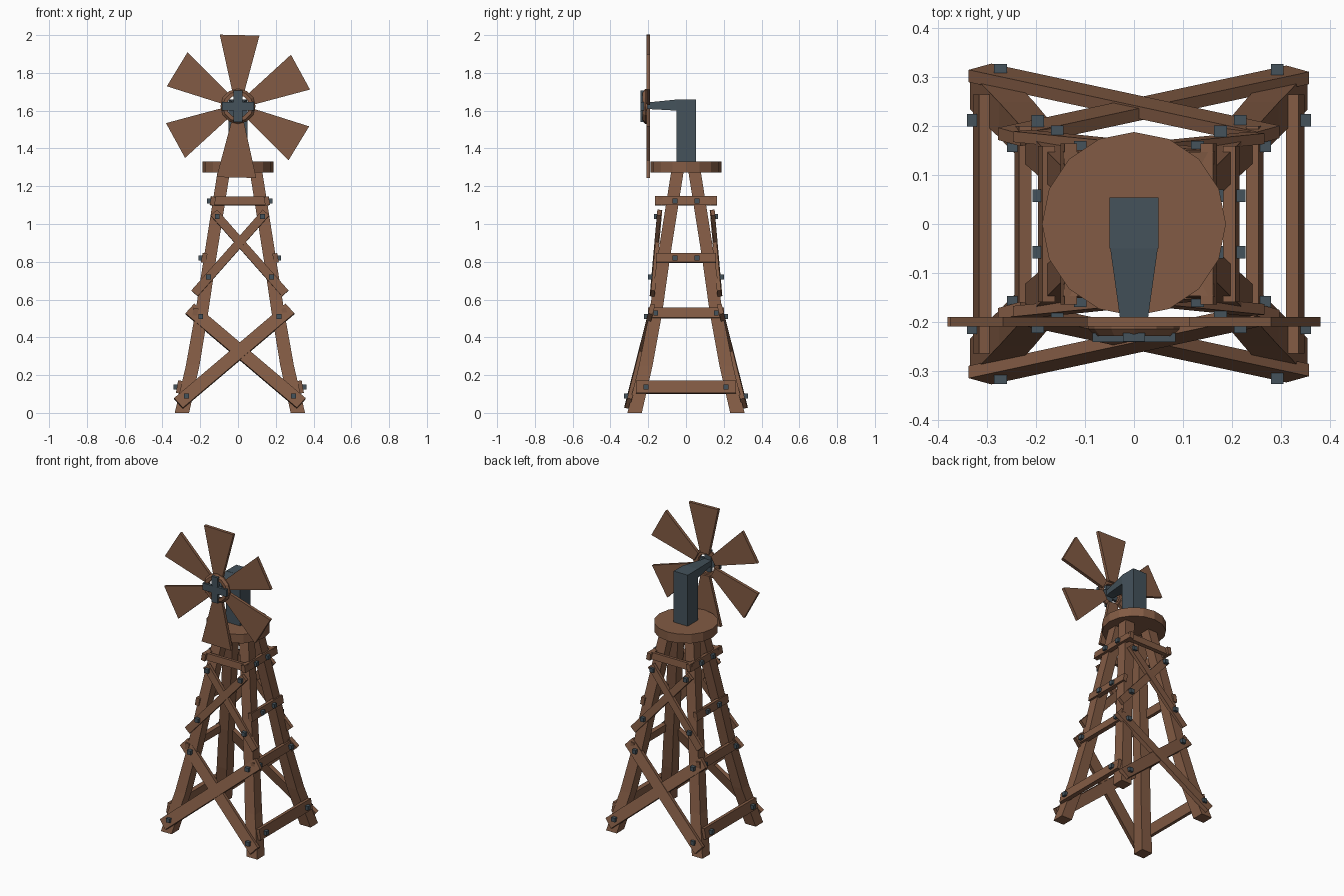
import bpy, bmesh, math
from mathutils import Vector, Matrix

if "Cube" in bpy.data.objects:
    bpy.data.objects.remove(bpy.data.objects["Cube"])

CX = 0.01  # tower sits slightly off the rotor centre


def material(name, rgb):
    m = bpy.data.materials.new(name)
    m.diffuse_color = (*rgb, 1)
    m.use_nodes = True
    m.node_tree.nodes["Principled BSDF"].inputs["Base Color"].default_value = m.diffuse_color
    return m


wood = material("brown wood", (0.225, 0.105, 0.058))
steel = material("blue grey steel", (0.058, 0.085, 0.105))


def finish(name, bm, mat):
    bmesh.ops.recalc_face_normals(bm, faces=bm.faces)
    me = bpy.data.meshes.new(name)
    bm.to_mesh(me)
    bm.free()
    me.materials.append(mat)
    ob = bpy.data.objects.new(name, me)
    bpy.context.collection.objects.link(ob)
    return ob


def beam(name, p, q, width, thick, normal, mat=wood):
    """Box from p to q; thick is measured along the outward normal."""
    p, q, n = Vector(p), Vector(q), Vector(normal)
    u = (q - p).normalized()
    n = (n - u * n.dot(u)).normalized()
    w = n.cross(u)
    rot = Matrix((u, w, n)).transposed().to_4x4()
    bm = bmesh.new()
    bmesh.ops.create_cube(bm, size=1, matrix=Matrix.Translation((p + q) / 2) @ rot
                          @ Matrix.Diagonal(((q - p).length, width, thick, 1)))
    return finish(name, bm, mat)


def loft(name, rings, mat, closed=False):
    """Skin equal-length rings of points; cap the ends unless closed."""
    bm = bmesh.new()
    vs = [[bm.verts.new(c) for c in r] for r in rings]
    n = len(vs[0])
    pairs = list(zip(vs, vs[1:])) + ([(vs[-1], vs[0])] if closed else [])
    for a, b in pairs:
        for i in range(n):
            bm.faces.new((a[i], a[(i + 1) % n], b[(i + 1) % n], b[i]))
    if not closed:
        bm.faces.new(vs[0])
        bm.faces.new(vs[-1])
    return finish(name, bm, mat)


def bolt(name, x, y, z, axis):
    s = Vector((0.026, 0.026, 0.026))
    s[axis] = 0.03
    bm = bmesh.new()
    bmesh.ops.create_cube(bm, size=1, matrix=Matrix.Translation((x, y, z)) @ Matrix.Diagonal((*s, 1)))
    finish(name, bm, steel)


# four splayed, bent legs: z, x, y, half width
leg_path = [(0, .307, .272, .038), (.25, .250, .213, .036), (.53, .202, .160, .034),
            (.82, .158, .118, .033), (1.28, .085, .045, .033)]
for sx in (-1, 1):
    for sy in (-1, 1):
        rings = [[(CX + sx * x + a * h, sy * y + b * h, z)
                  for a, b in ((-1, -1), (1, -1), (1, 1), (-1, 1))] for z, x, y, h in leg_path]
        loft("leg", rings, wood)

# side rails with bolts: z, x, half length, height, bolt y, bolt x
for z, x, ln, h, by, bx in ((.137, .320, .265, .068, .212, .337), (.528, .237, .200, .054, .160, .255),
                            (.82, .189, .160, .050, .058, .203), (1.122, .143, .165, .046, .058, .158)):
    for s in (-1, 1):
        beam("side_rail", (CX + s * x, -ln, z), (CX + s * x, ln, z), h, .026, (s, 0, .18))
        for t in (-1, 1):
            bolt("side_rail_bolt", CX + s * bx, t * by, z, 0)

# front and back: top rail, lower and upper cross braces with bolts
for s in (-1, 1):
    beam("top_rail", (CX - .155, s * .137, 1.122), (CX + .155, s * .137, 1.122), .044, .024, (0, s, .1))
    for t in (-1, 1):
        off = .002 * t
        beam("lower_brace", (CX - t * .325, s * (.307 + off), .05), (CX + t * .265, s * (.180 + off), .55),
             .070, .026, (0, s, .25))
        beam("upper_brace", (CX - t * .240, s * (.178 + off), .632), (CX + t * .138, s * (.140 + off), 1.06),
             .046, .022, (0, s, .1))
        for x, y, z in ((.283, .312, .09), (.207, .208, .51), (.167, .186, .72), (.12, .155, 1.04)):
            bolt("brace_bolt", CX + t * x, s * y, z, 1)


def circle(r, n, f, start=0.0):
    return [f(r * math.cos(start + math.tau * i / n), r * math.sin(start + math.tau * i / n)) for i in range(n)]


# round platform
loft("platform", [circle(.188, 16, lambda a, b, z=z: (a, b, z)) for z in (1.272, 1.33)], wood)

# steel post and tapering axle arm
beam("post", (0, .002, 1.325), (0, .002, 1.66), .10, .104, (0, 1, 0), steel)


def rect(y, hw, z0, z1):
    return [(-hw, y, z0), (hw, y, z0), (hw, y, z1), (-hw, y, z1)]


loft("axle_arm", [rect(-.04, .05, 1.60, 1.66), rect(-.19, .029, 1.608, 1.645),
                  rect(-.23, .024, 1.605, 1.642)], steel)

# rotor: six blades, wooden ring, steel cross
HZ = 1.623
for k in range(6):
    ang = math.radians(88.7 + 60 * k)
    d, w = Vector((math.cos(ang), 0, math.sin(ang))), Vector((-math.sin(ang), 0, math.cos(ang)))
    rings = [[Vector((0, y, HZ)) + d * r + w * h
              for r, h in ((.07, -.03), (.377, -.105), (.377, .105), (.07, .03))] for y in (-.21, -.19)]
    loft("blade", rings, wood)

loft("hub_ring", [circle(r, 12, lambda a, b, y=y: (a, y, HZ + b))
                  for r, y in ((.060, -.205), (.093, -.205), (.093, -.215), (.080, -.229), (.060, -.229))],
     wood, closed=True)
beam("hub_cross_bar", (-.085, -.232, HZ), (.085, -.232, HZ), .045, .018, (0, -1, 0), steel)
beam("hub_cross_post", (0, -.2315, HZ - .083), (0, -.2315, HZ + .083), .045, .018, (0, -1, 0), steel)
